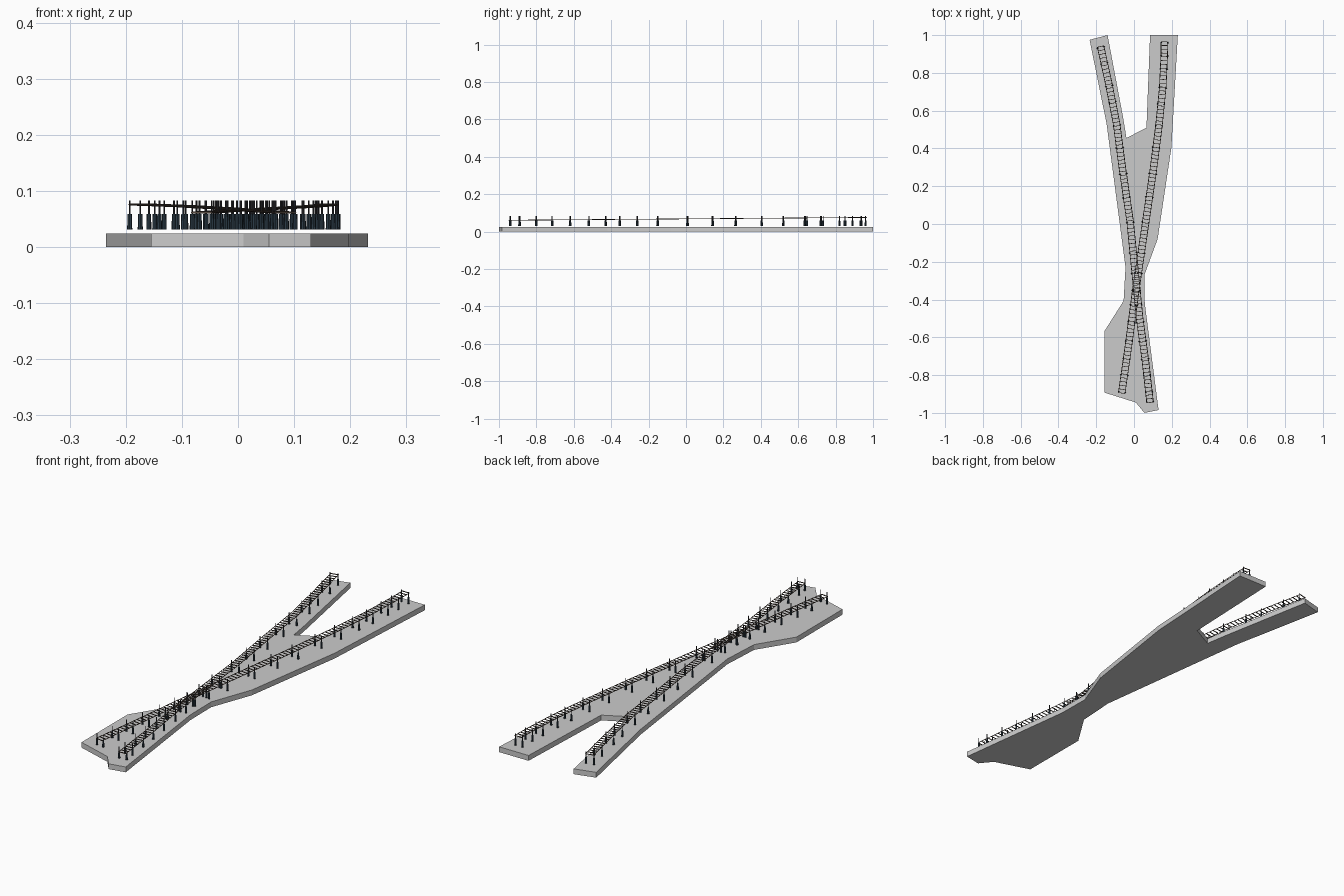
import bpy, bmesh, math
from mathutils import Matrix, Vector

if "Cube" in bpy.data.objects:
    bpy.data.objects.remove(bpy.data.objects["Cube"])


def material(name, rgb):
    m = bpy.data.materials.new(name)
    m.diffuse_color = (*rgb, 1)
    m.use_nodes = True
    m.node_tree.nodes["Principled BSDF"].inputs["Base Color"].default_value = m.diffuse_color
    return m


DARK = material("dark_steel", (0.025, 0.045, 0.065))
ROD = material("black_rod", (0.03, 0.03, 0.035))
BROWN = material("brown_metal", (0.09, 0.065, 0.05))


def finish(bm, name, mat=None):
    bmesh.ops.recalc_face_normals(bm, faces=bm.faces)
    me = bpy.data.meshes.new(name)
    bm.to_mesh(me)
    bm.free()
    ob = bpy.data.objects.new(name, me)
    bpy.context.collection.objects.link(ob)
    if mat:
        me.materials.append(mat)
    return ob


def upright(bm, x, y, z0, z1, r0, r1, sides):
    bmesh.ops.create_cone(bm, cap_ends=True, segments=sides, radius1=r0, radius2=r1,
                          depth=z1 - z0, matrix=Matrix.Translation((x, y, (z0 + z1) / 2)))


# Forked base slab
outline = [(-.235, .975), (-.14, 1), (-.057, .56), (-.04, .455), (.066, .51), (.085, 1),
           (.232, 1), (.198, .405), (.125, -.08), (.055, -.27), (.057, -.42), (.13, -.985),
           (.055, -1), (.01, -.945), (-.155, -.893), (-.155, -.565), (-.055, -.407),
           (-.045, -.23), (-.145, .53)]
bm = bmesh.new()
face = bm.faces.new([bm.verts.new((x, y, 0)) for x, y in outline])
top = bmesh.ops.extrude_face_region(bm, geom=[face])["geom"]
bmesh.ops.translate(bm, vec=(0, 0, .024), verts=[v for v in top if isinstance(v, bmesh.types.BMVert)])
finish(bm, "base_slab")


def centre(path, y):
    """Point and direction on a track's centre line at a given y."""
    for (xa, ya), (xb, yb) in zip(path, path[1:]):
        if y <= yb or (xb, yb) == path[-1]:
            t = (y - ya) / (yb - ya)
            d = Vector((xb - xa, yb - ya, .0078 * (yb - ya))).normalized()
            return Vector((xa + t * (xb - xa), y, .0685 + .0078 * y)), d


GAUGE = .0175


def track(name, path, post_ys):
    y0, y1 = path[0][1], path[-1][1]
    posts, rods, rungs = bmesh.new(), bmesh.new(), bmesh.new()

    # Paired posts with thin rods on top
    for y in post_ys:
        p, d = centre(path, y)
        side = Vector((d.y, -d.x, 0)).normalized()
        for s in (-1, 1):
            q = p + side * GAUGE * s
            upright(posts, q.x, q.y, .031, .059, .0046, .0038, 8)
            upright(rods, q.x, q.y, .059, .083, .0018, .0018, 6)
    finish(posts, name + "_posts", DARK)
    finish(rods, name + "_rods", ROD)

    # Rungs across the track
    n = round((y1 - y0) / .02)
    for i in range(n + 1):
        p, d = centre(path, y0 + (y1 - y0) * i / n)
        rot = Matrix.Rotation(math.atan2(-d.x, d.y), 4, 'Z')
        bmesh.ops.create_cube(rungs, size=1, matrix=Matrix.Translation(p) @ rot @
                              Matrix.Diagonal((GAUGE * 2, .003, .003, 1)))
    finish(rungs, name + "_rungs", BROWN)

    # Two long rails
    for s, label in ((-1, "left"), (1, "right")):
        cu = bpy.data.curves.new(name + "_rail_" + label, 'CURVE')
        cu.dimensions = '3D'
        cu.bevel_depth = .0018
        cu.bevel_resolution = 0
        cu.use_fill_caps = True
        sp = cu.splines.new('POLY')
        sp.points.add(len(path) - 1)
        for pt, (x, y) in zip(sp.points, path):
            p, d = centre(path, y)
            pt.co = (*(p + Vector((d.y, -d.x, 0)) * GAUGE * s), 1)
        cu.materials.append(BROWN)
        bpy.context.collection.objects.link(bpy.data.objects.new(cu.name, cu))


shared = [-.8, -.715, -.62, -.52, -.43, -.355, -.26, -.152, .008, .142, .265, .404, .521]
track("west_track", [(.085, -.945), (.06, -.72), (.03, -.5), (-.02, .01), (-.062, .3),
                     (-.092, .53), (-.135, .75), (-.177, .94)],
      [-.94, -.89] + shared + [.645, .73, .85, .935])
track("east_track", [(-.065, -.895), (-.03, -.65), (.008, -.36), (.062, .01), (.1, .27),
                     (.132, .52), (.152, .72), (.16, .89), (.161, .965)],
      [-.89] + shared + [.635, .72, .82, .89, .96])
